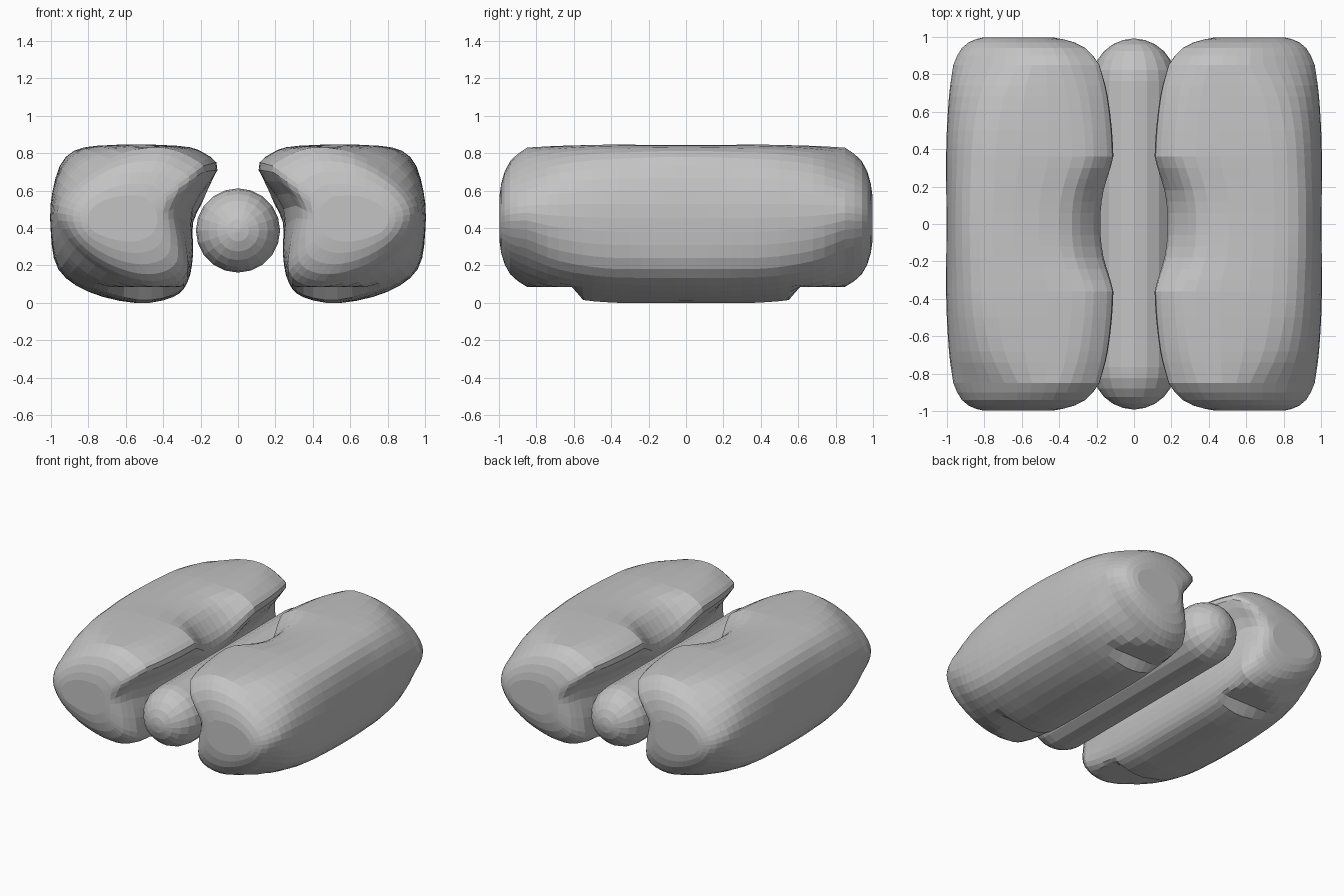
import bpy, bmesh, math
from mathutils import Vector

cube = bpy.data.objects.get("Cube")
if cube:
    bpy.data.objects.remove(cube)

grey = bpy.data.materials.new("plain grey")
grey.use_nodes = True
grey.diffuse_color = (0.55, 0.55, 0.55, 1)
grey.node_tree.nodes["Principled BSDF"].inputs["Base Color"].default_value = (0.55, 0.55, 0.55, 1)

# Cross-sections of one cushion (x, z): lip, top, outer side, bottom, inner side
MIDDLE = [(.18, .58), (.25, .71), (.4, .82), (.75, .84), (.92, .78), (.99, .6), (1, .38),
          (.96, .18), (.8, .06), (.55, 0), (.35, .03), (.27, .11), (.24, .26), (.24, .43)]
SHOULDER = [(.11, .71), (.18, .8), (.33, .84), (.74, .84), (.91, .77), (.99, .6), (1, .38),
            (.95, .18), (.79, .07), (.54, 0), (.35, .03), (.27, .11), (.24, .26), (.24, .5)]
NECK = [(.185, .7), (.24, .77), (.4, .83), (.62, .8), (.82, .69), (.94, .56), (.96, .44),
        (.87, .29), (.7, .16), (.5, .09), (.35, .1), (.27, .17), (.28, .32), (.31, .52)]
TIP = [(.45, .52), (.48, .55), (.52, .57), (.64, .57), (.73, .54), (.79, .49), (.8, .43),
       (.77, .38), (.7, .35), (.62, .33), (.54, .33), (.47, .36), (.44, .4), (.43, .46)]
BODY_BOTTOM, FOOT_END = .085, .59


def mix(a, b, t):
    return [Vector(p).lerp(Vector(q), t) for p, q in zip(a, b)]


def smooth_ring(points, steps=3):
    """Closed Catmull-Rom curve through the points."""
    n, ring = len(points), []
    for i in range(n):
        a, b, c, d = (points[(i + k) % n] for k in (-1, 0, 1, 2))
        for s in range(steps):
            t = s / steps
            ring.append(b + (c - a) * t / 2 + (a * 2 - b * 5 + c * 4 - d) * t * t / 2
                        + (b * 3 - a - c * 3 + d) * t ** 3 / 2)
    return ring


def station(y, a, b, t):
    """Section at y; past the foot its underside is raised to the body."""
    ring = smooth_ring(mix(a, b, t))
    floor = BODY_BOTTOM if y > FOOT_END else 0
    return y, [Vector((p.x, max(p.y, floor))) for p in ring]


# Stations from the middle to one end
half = [station(y, MIDDLE, SHOULDER, t)
        for y, t in ((0, 0), (.06, .02), (.12, .1), (.18, .25), (.24, .5), (.3, .78))]
half += [station(y, SHOULDER, NECK, t)
         for y, t in ((.36, 0), (.43, .04), (.5, .1), (.55, .17), (.61, .26), (.68, .4),
                      (.74, .57), (.8, .8))]
half += [station(y, NECK, TIP, t)
         for y, t in ((.85, 0), (.9, .13), (.94, .28), (.97, .5), (.988, .75), (.997, 1))]
stations = [(-y, p) for y, p in reversed(half[1:])] + half


def loft(rings, name):
    bm = bmesh.new()
    loops = [[bm.verts.new(p) for p in ring] for ring in rings]
    for a, b in zip(loops, loops[1:]):
        for i in range(len(a)):
            j = (i + 1) % len(a)
            bm.faces.new((a[i], a[j], b[j], b[i]))
    bm.faces.new(loops[0])
    bm.faces.new(loops[-1])
    bmesh.ops.recalc_face_normals(bm, faces=bm.faces)
    mesh = bpy.data.meshes.new(name)
    bm.to_mesh(mesh)
    bm.free()
    mesh.materials.append(grey)
    bpy.context.collection.objects.link(bpy.data.objects.new(name, mesh))


# Mirrored pair of cushions
for side, name in ((1, "left_cushion"), (-1, "right_cushion")):
    loft([[(side * p.x, y, p.y) for p in ring] for y, ring in stations], name)

# Round-ended bar between them
RADIUS, SIDES, RINGS, HALF_LENGTH, HEIGHT = .225, 20, 6, .99, .387
bar = []
for k in range(RINGS + 1):
    angle = max(.05, math.pi / 2 * k / RINGS)
    bar.append((RADIUS - HALF_LENGTH - RADIUS * math.cos(angle), RADIUS * math.sin(angle)))
bar += [(-y, r) for y, r in reversed(bar)]
turns = [math.tau * k / SIDES for k in range(SIDES)]
loft([[(r * math.cos(a), y, HEIGHT + r * math.sin(a)) for a in turns] for y, r in bar],
     "centre_bar")
